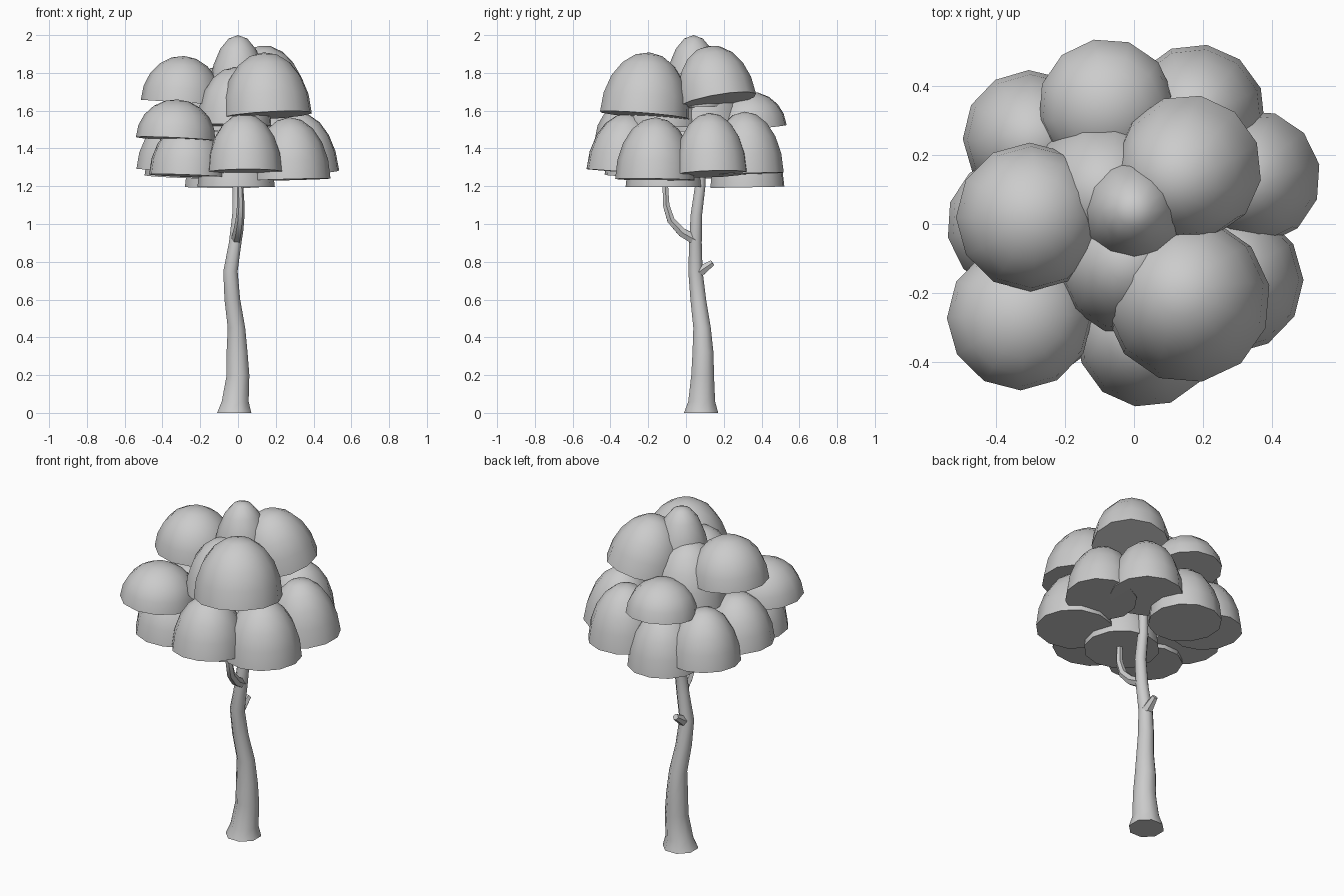
import bpy, bmesh, math
from mathutils import Matrix, Vector

cube = bpy.data.objects.get("Cube")
if cube:
    bpy.data.objects.remove(cube, do_unlink=True)

# One plain grey for the whole tree
grey = bpy.data.materials.new("plain_grey")
grey.use_nodes = True
colour = (0.6, 0.6, 0.6, 1)
grey.diffuse_color = colour
grey.node_tree.nodes["Principled BSDF"].inputs["Base Color"].default_value = colour


def finish(name, bm):
    """Turn a bmesh into a smooth object that keeps its rim edges sharp."""
    bmesh.ops.recalc_face_normals(bm, faces=bm.faces)
    mesh = bpy.data.meshes.new(name)
    bm.to_mesh(mesh)
    bm.free()
    mesh.materials.append(grey)
    mesh.shade_smooth()
    mesh.set_sharp_from_angle(angle=math.radians(50))
    obj = bpy.data.objects.new(name, mesh)
    bpy.context.collection.objects.link(obj)
    return obj


def limb(name, path, sides, level=False):
    """Loft rings along a path of (x, y, z, radius) and cap both ends."""
    bm = bmesh.new()
    centres = [Vector(p[:3]) for p in path]
    rings = []
    for i, (centre, point) in enumerate(zip(centres, path)):
        ahead = centres[min(i + 1, len(path) - 1)]
        behind = centres[max(i - 1, 0)]
        axis = Vector((0, 0, 1)) if level else (ahead - behind).normalized()
        u = axis.cross(Vector((0, 1, 0)) if level else Vector((1, 0, 0))).normalized()
        v = axis.cross(u)
        ring = []
        for k in range(sides):
            a = math.tau * (k + 0.5) / sides
            ring.append(bm.verts.new(centre + point[3] * (u * math.cos(a) + v * math.sin(a))))
        rings.append(ring)
    for low, high in zip(rings, rings[1:]):
        for k in range(sides):
            n = (k + 1) % sides
            bm.faces.new((low[k], low[n], high[n], high[k]))
    bm.faces.new(rings[0])
    bm.faces.new(rings[-1])
    return finish(name, bm)


def leaf_dome(name, x, y, z, radius, height, tilt, turn):
    """Half ellipsoid with a flat underside, its outer rim tipped upward."""
    bm = bmesh.new()
    bmesh.ops.create_uvsphere(bm, u_segments=12, v_segments=10, radius=1)
    geom = bm.verts[:] + bm.edges[:] + bm.faces[:]
    bmesh.ops.bisect_plane(bm, geom=geom, plane_co=(0, 0, 0), plane_no=(0, 0, 1),
                           clear_inner=True, dist=0.001)
    bmesh.ops.holes_fill(bm, edges=[e for e in bm.edges if e.is_boundary], sides=0)
    outward = Vector((x, y, 0))
    hinge = outward.cross(Vector((0, 0, 1)))
    lean = Matrix.Rotation(tilt, 4, hinge) if outward.length else Matrix()
    bm.transform(Matrix.Translation((x, y, z)) @ lean
                 @ Matrix.Rotation(turn, 4, "Z")
                 @ Matrix.Diagonal((radius, radius, height, 1)))
    return finish(name, bm)


# Trunk with a flared foot and a gentle bend
limb("trunk", [
    (-.02, .08, 0, .098), (-.015, .083, .06, .077), (0, .088, .2, .065),
    (-.005, .09, .32, .06), (-.008, .085, .45, .05), (-.03, .065, .6, .045),
    (-.04, .05, .75, .041), (-.015, .05, .9, .036), (0, .055, 1.05, .033),
    (0, .075, 1.2, .03), (0, .08, 1.4, .025)], 8, level=True)

# Curved branch on the front, short stub on the back
limb("front_branch", [
    (-.01, .05, .915, .03), (0, -.02, .955, .027), (.01, -.08, 1.02, .023),
    (.015, -.105, 1.1, .02), (.01, -.11, 1.22, .016)], 6)
limb("back_stub", [(-.035, .06, .74, .034), (-.03, .14, .795, .018)], 6)

# Foliage domes: name, x, y, base z, radius, height, tilt
domes = [
    # Crown
    ("top", 0, .04, 1.62, .16, .38, 0),
    ("crown_front", .155, -.22, 1.575, .24, .335, .1),
    ("crown_back", .16, .165, 1.65, .212, .3, .24),
    ("crown_right", -.3, .02, 1.645, .215, .245, .06),
    # Middle
    ("middle_front", -.02, -.12, 1.52, .2, .31, .05),
    ("middle_back", -.09, .1, 1.5, .21, .34, .05),
    ("middle_right", -.33, -.27, 1.45, .211, .21, .06),
    ("middle_rear", -.08, .34, 1.505, .197, .195, .1),
    # Skirt
    ("skirt_front", .035, -.33, 1.275, .2, .31, .08),
    ("skirt_front_left", .28, -.165, 1.235, .21, .33, .03),
    ("skirt_left", .345, .135, 1.265, .195, .325, .1),
    ("skirt_back_left", .18, .32, 1.265, .2, .33, .04),
    ("skirt_back_right", -.3, .25, 1.25, .195, .3, .05),
    ("skirt_right", -.345, 0, 1.28, .197, .28, .06),
    ("skirt_front_right", -.27, -.23, 1.255, .203, .28, .05),
    ("under_front", -.01, -.115, 1.195, .205, .3, 0),
    ("under_back", -.085, .325, 1.195, .2, .32, .02),
]
for i, (name, *shape) in enumerate(domes):
    leaf_dome(name + "_foliage", *shape, turn=i * 0.7)
